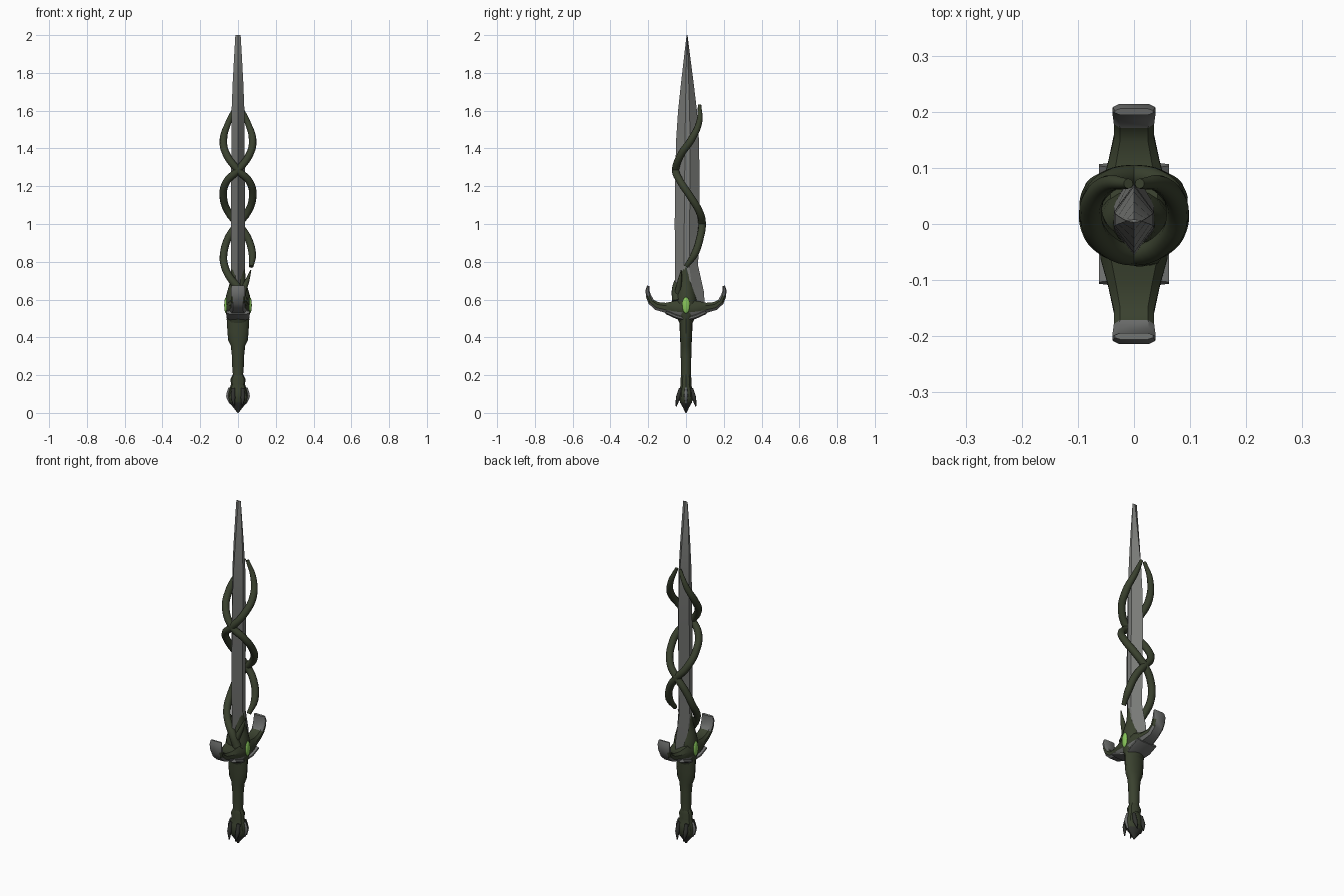
import bpy, bmesh, math
from mathutils import Vector

if "Cube" in bpy.data.objects:
    bpy.data.objects.remove(bpy.data.objects["Cube"])


def material(name, rgb):
    m = bpy.data.materials.new(name)
    m.diffuse_color = (*rgb, 1)
    m.use_nodes = True
    m.node_tree.nodes["Principled BSDF"].inputs["Base Color"].default_value = m.diffuse_color
    return m


GREEN = material("dark green bark", (0.042, 0.053, 0.028))
STEEL = material("blade steel", (0.19, 0.195, 0.185))
TRIM = material("grey trim", (0.15, 0.155, 0.15))
GEM = material("bright green gem", (0.24, 0.55, 0.10))
DARK = material("dark iron", (0.03, 0.032, 0.028))


def loft(name, rings, mats, rule=None, smooth=35):
    """Skin a list of rings; rule(face) picks the material slot."""
    bm = bmesh.new()
    vs = [[bm.verts.new(p) for p in r] for r in rings]
    n = len(rings[0])
    for a, b in zip(vs, vs[1:]):
        for i in range(n):
            j = (i + 1) % n
            bm.faces.new((a[i], a[j], b[j], b[i]))
    bm.faces.new(vs[0])
    bm.faces.new(vs[-1])
    bmesh.ops.recalc_face_normals(bm, faces=bm.faces)
    if rule:
        for f in bm.faces:
            f.material_index = rule(f)
    me = bpy.data.meshes.new(name)
    bm.to_mesh(me)
    bm.free()
    for m in mats:
        me.materials.append(m)
    ob = bpy.data.objects.new(name, me)
    bpy.context.collection.objects.link(ob)
    finish(ob, smooth)
    return ob


def finish(ob, angle):
    bpy.ops.object.select_all(action='DESELECT')
    ob.select_set(True)
    bpy.context.view_layer.objects.active = ob
    if angle:
        bpy.ops.object.shade_smooth_by_angle(angle=math.radians(angle))


def oval(z, rx, ry, n=16):
    return [(rx * math.cos(2 * math.pi * i / n), ry * math.sin(2 * math.pi * i / n), z)
            for i in range(n)]


def vine(name, pts, radii, mat=GREEN):
    """Round tube through the points."""
    cu = bpy.data.curves.new(name, 'CURVE')
    cu.dimensions = '3D'
    cu.bevel_depth = 1.0
    cu.bevel_resolution = 3
    cu.resolution_u = 6
    cu.use_fill_caps = True
    sp = cu.splines.new('BEZIER')
    sp.bezier_points.add(len(pts) - 1)
    for b, p, r in zip(sp.bezier_points, pts, radii):
        b.co = p
        b.radius = r
        b.handle_left_type = b.handle_right_type = 'AUTO'
    cu.materials.append(mat)
    ob = bpy.data.objects.new(name, cu)
    bpy.context.collection.objects.link(ob)
    finish(ob, 0)
    bpy.ops.object.convert(target='MESH')
    finish(bpy.context.object, 50)


# Blade: six-sided section; z, front edge y, back edge y, half thickness
blade = [(0.55, -0.06, 0.10, 0.034), (0.64, -0.057, 0.095, 0.035), (0.78, -0.057, 0.064, 0.036),
         (1.0, -0.06, 0.07, 0.036), (1.3, -0.056, 0.071, 0.036), (1.45, -0.052, 0.068, 0.035),
         (1.6, -0.042, 0.058, 0.034), (1.75, -0.026, 0.04, 0.028), (1.88, -0.011, 0.023, 0.021),
         (2.0, 0.003, 0.008, 0.014)]
rings = []
for z, a, b, t in blade:
    c, h = (a + b) / 2, (b - a) / 2
    rings.append([(0, a, z), (t, c - 0.22 * h, z), (t, c + 0.22 * h, z),
                  (0, b, z), (-t, c + 0.22 * h, z), (-t, c - 0.22 * h, z)])
loft("blade", rings, [STEEL], smooth=15)

# Two mirrored vines winding round the blade
path = [(0.01, 0.072, 1.63), (0.05, 0.07, 1.54), (0.077, 0.03, 1.45), (0.062, -0.025, 1.37),
        (0.0, -0.054, 1.285), (-0.06, -0.03, 1.225), (-0.078, 0.02, 1.15), (-0.05, 0.073, 1.06),
        (0.0, 0.085, 1.0), (0.05, 0.075, 0.93), (0.076, 0.045, 0.84), (0.07, 0.0, 0.775)]
thick = [0.009, 0.016] + [0.02] * 9
vine("right_vine", path, thick + [0.012])
left = [(-x, y, z) for x, y, z in path]
left += [(-0.045, -0.03, 0.72), (0.0, -0.052, 0.66), (0.03, -0.05, 0.59)]
vine("left_vine", left, thick + [0.02, 0.02, 0.022, 0.024])
vine("vine_thorn", [(0.02, -0.045, 0.63), (0.045, -0.035, 0.69), (0.068, -0.025, 0.755)],
     [0.018, 0.013, 0.003])

# Hub wrapped round the blade root, and grip below it
loft("guard_hub", [oval(*r) for r in (
    (0.47, 0.05, 0.032), (0.50, 0.058, 0.046), (0.53, 0.064, 0.058), (0.58, 0.066, 0.062),
    (0.62, 0.063, 0.056), (0.66, 0.052, 0.047), (0.70, 0.04, 0.042), (0.77, 0.037, 0.026))], [GREEN])
loft("grip", [oval(*r) for r in (
    (0.15, 0.034, 0.03), (0.20, 0.027, 0.026), (0.25, 0.031, 0.027), (0.30, 0.032, 0.028),
    (0.355, 0.038, 0.029), (0.385, 0.052, 0.031), (0.43, 0.056, 0.033), (0.50, 0.06, 0.035))], [GREEN])


# Cross guard arms: curved path in y/z with an eight-sided section
def arm(name, path, mats, rule, side):
    rings = []
    for i, (y, z, t, w) in enumerate(path):
        a, b = path[max(i - 1, 0)], path[min(i + 1, len(path) - 1)]
        d = Vector((b[0] - a[0], b[1] - a[1])).normalized()
        ring = []
        for u, v in ((1, .4), (.7, 1), (-.7, 1), (-1, .4), (-1, -.4), (-.7, -1), (.7, -1), (1, -.4)):
            ring.append((u * w, side * (y - d.y * v * t), z + d.x * v * t))
        rings.append(ring)
    loft(name, rings, mats, rule)


horn = [(0.0, 0.55, 0.05, 0.062), (0.06, 0.553, 0.04, 0.06), (0.11, 0.557, 0.026, 0.046),
        (0.155, 0.566, 0.022, 0.036), (0.184, 0.588, 0.017, 0.036), (0.199, 0.62, 0.014, 0.038),
        (0.204, 0.65, 0.010, 0.038), (0.200, 0.673, 0.006, 0.034)]


def horn_rule(f):
    c = f.calc_center_median()
    outward = f.normal.z < -0.45 or abs(c.y) > 0.203
    return 1 if outward or c.z > 0.605 and abs(c.y) > 0.17 else 0


lip = [(0.0, 0.497, 0.012, 0.05), (0.05, 0.51, 0.012, 0.062), (0.105, 0.533, 0.010, 0.062)]
for side, label in ((-1, "front"), (1, "back")):
    arm(label + "_guard_arm", horn, [GREEN, TRIM], horn_rule, side)
    arm(label + "_guard_lip", lip, [TRIM], None, side)

# Gems on both flat sides of the hub
for side, label in ((-1, "left"), (1, "right")):
    bpy.ops.mesh.primitive_uv_sphere_add(segments=16, ring_count=10, location=(side * 0.063, 0, 0.57))
    gem = bpy.context.object
    gem.name = label + "_gem"
    gem.scale = (0.010, 0.02, 0.043)
    gem.data.materials.append(GEM)
    finish(gem, 40)

# Pommel: bulb with a dark point and small claws
loft("pommel", [oval(*r, 10) for r in (
    (0.0, 0.003, 0.003), (0.03, 0.026, 0.018), (0.055, 0.047, 0.033), (0.09, 0.056, 0.042),
    (0.12, 0.05, 0.038), (0.15, 0.037, 0.029), (0.18, 0.04, 0.031), (0.205, 0.027, 0.025))],
    [GREEN, DARK], lambda f: int(f.calc_center_median().z < 0.05))
for sx in (-1, 1):
    for sy in (-1, 1):
        vine("pommel_claw", [(sx * 0.024, sy * 0.028, 0.13), (sx * 0.026, sy * 0.042, 0.08),
                             (sx * 0.02, sy * 0.052, 0.035)], [0.010, 0.012, 0.003], DARK)
    vine("pommel_side_rib", [(sx * 0.045, 0, 0.135), (sx * 0.053, 0, 0.09), (sx * 0.042, 0, 0.05)],
         [0.006, 0.010, 0.005], TRIM)
